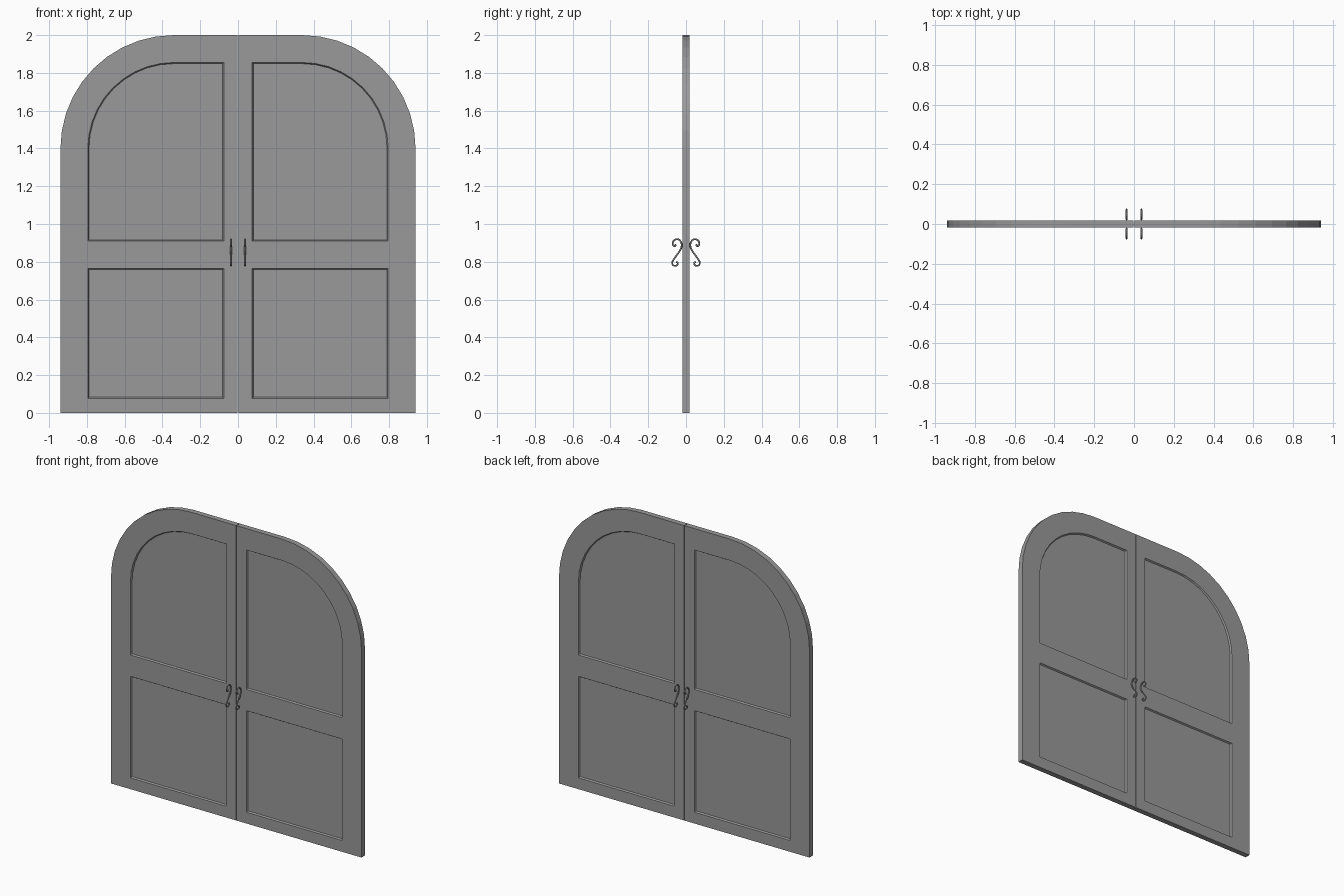
import bpy, bmesh, math

if "Cube" in bpy.data.objects:
    bpy.data.objects.remove(bpy.data.objects["Cube"])

GAP, EDGE, TOP, SPRING, HALF = 0.002, 0.94, 2.0, 1.4, 0.0185
INSET, SLOPE, DEPTH = 0.145, 0.006, 0.010


def material(name, value):
    m = bpy.data.materials.new(name)
    m.diffuse_color = (value, value, value, 1)
    m.use_nodes = True
    m.node_tree.nodes["Principled BSDF"].inputs["Base Color"].default_value = m.diffuse_color
    return m


grey = material("door grey", 0.32)


def arched(x0, x1, z0, z1, radius, n=10):
    """Outline with one rounded upper outer corner, counter-clockwise."""
    pts = [(x0, z0), (x1, z0)]
    for i in range(n + 1):
        a = math.pi / 2 * i / n
        pts.append((x1 - radius + radius * math.cos(a), z1 - radius + radius * math.sin(a)))
    return pts + [(x0, z1)]


def box(x0, x1, z0, z1):
    return [(x0, z0), (x1, z0), (x1, z1), (x0, z1)]


def finish(bm, name):
    bmesh.ops.recalc_face_normals(bm, faces=bm.faces)
    me = bpy.data.meshes.new(name)
    bm.to_mesh(me)
    bm.free()
    me.materials.append(grey)
    ob = bpy.data.objects.new(name, me)
    bpy.context.collection.objects.link(ob)
    return ob


def ring(bm, pts, y, sx):
    return [bm.verts.new((sx * x, y, z)) for x, z in pts]


def bridge(bm, a, b):
    for i in range(len(a)):
        j = (i + 1) % len(a)
        bm.faces.new((a[i], a[j], b[j], b[i]))


def door_leaf(name, sx):
    x0, x1 = 0.075, EDGE - INSET
    r = 0.6 - INSET
    s = SLOPE
    outline = arched(GAP, EDGE, 0, TOP, 0.6)
    # each panel: opening at the surface, and the smaller sunken floor
    panels = [
        (arched(x0, x1, 0.91, SPRING + r, r),
         arched(x0 + s, x1 - s, 0.91 + s, SPRING + r - s, r - s)),
        (box(x0, x1, 0.077, 0.765),
         box(x0 + s, x1 - s, 0.077 + s, 0.765 - s)),
    ]
    bm = bmesh.new()
    rims = []
    for side in (-1, 1):
        rim = ring(bm, outline, side * HALF, sx)
        rims.append(rim)
        loops = [rim]
        for opening, floor in panels:
            a = ring(bm, opening, side * HALF, sx)
            b = ring(bm, floor, side * (HALF - DEPTH), sx)
            bridge(bm, a, b)
            bm.faces.new(b)
            loops.append(a)
        # frame surface around both openings
        edges = []
        for lp in loops:
            for i in range(len(lp)):
                v, w = lp[i], lp[(i + 1) % len(lp)]
                edges.append(bm.edges.get((v, w)) or bm.edges.new((v, w)))
        bmesh.ops.triangle_fill(bm, edges=edges, use_beauty=True, normal=(0, side, 0))
    bridge(bm, *rims)
    finish(bm, name)


def handle(name, x, side):
    # scrolled pull: distance out from the door centre, height
    path = [(0.057, 0.893), (0.056, 0.884), (0.066, 0.885), (0.070, 0.900),
            (0.061, 0.915), (0.045, 0.919), (0.029, 0.909), (0.023, 0.885),
            (0.033, 0.858), (0.050, 0.834), (0.063, 0.815), (0.072, 0.800),
            (0.071, 0.786), (0.060, 0.779), (0.047, 0.783), (0.044, 0.794),
            (0.052, 0.800)]
    cu = bpy.data.curves.new(name, 'CURVE')
    cu.dimensions = '3D'
    cu.bevel_depth = 0.0045
    cu.bevel_resolution = 2
    cu.resolution_u = 4
    cu.use_fill_caps = True
    sp = cu.splines.new('BEZIER')
    sp.bezier_points.add(len(path) - 1)
    for p, (o, z) in zip(sp.bezier_points, path):
        p.co = (x, side * o, z)
        p.handle_left_type = p.handle_right_type = 'AUTO'
    cu.materials.append(grey)
    ob = bpy.data.objects.new(name, cu)
    bpy.context.collection.objects.link(ob)


for label, sx in (("left", -1), ("right", 1)):
    door_leaf(label + "_door_leaf", sx)
    for face, side in (("front", -1), ("back", 1)):
        handle(f"{label}_{face}_handle", sx * 0.037, side)
